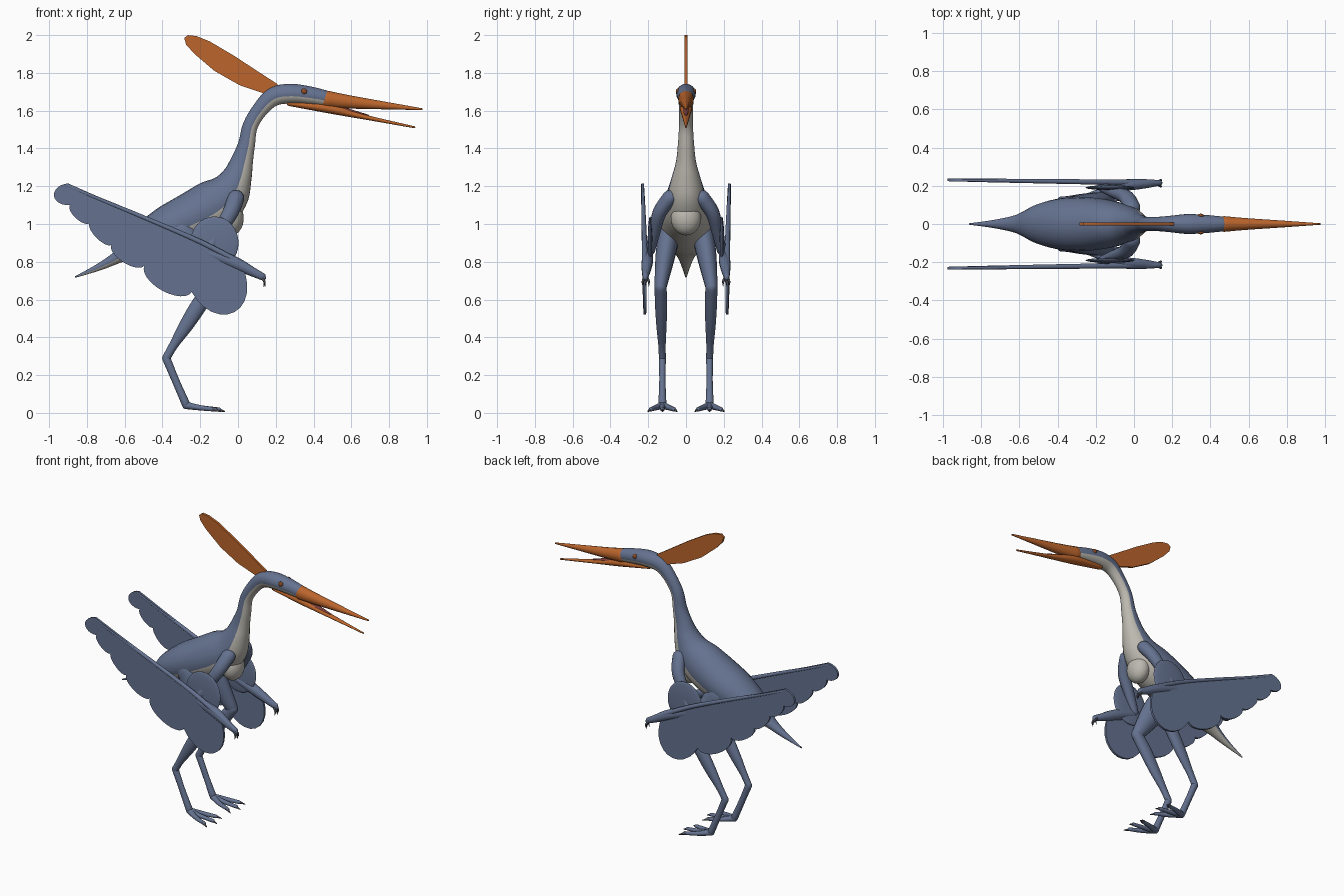
import bpy, bmesh, math
from mathutils import Vector

default = bpy.data.objects.get("Cube")
if default:
    bpy.data.objects.remove(default, do_unlink=True)


def material(name, rgb):
    mat = bpy.data.materials.new(name)
    mat.use_nodes = True
    colour = (*rgb, 1)
    mat.diffuse_color = colour
    mat.node_tree.nodes["Principled BSDF"].inputs["Base Color"].default_value = colour
    return mat


BLUE = material("slate blue skin", (.13, .17, .28))
PALE = material("pale underside", (.5, .48, .43))
ORANGE = material("orange beak", (.5, .13, .025))
MOUTH = material("dark red mouth", (.2, .05, .045))
EYE = material("brown eye", (.25, .07, .02))
CLAW = material("dark grey claw", (.07, .075, .09))


def finish(name, bm, materials, mirrored=False):
    """Turn a bmesh into a smooth object, optionally mirrored to the other side."""
    bmesh.ops.recalc_face_normals(bm, faces=bm.faces)
    mesh = bpy.data.meshes.new(name)
    bm.to_mesh(mesh)
    bm.free()
    for mat in materials:
        mesh.materials.append(mat)
    obj = bpy.data.objects.new(name, mesh)
    bpy.context.collection.objects.link(obj)
    bpy.ops.object.select_all(action='DESELECT')
    obj.select_set(True)
    bpy.context.view_layer.objects.active = obj
    bpy.ops.object.shade_smooth_by_angle(angle=math.radians(40))
    if mirrored:
        mod = obj.modifiers.new("other side", 'MIRROR')
        mod.use_axis = (False, True, False)
        mod.use_mirror_merge = False
    return obj


def smooth_path(points, steps):
    """Catmull-Rom interpolation of position and radii together."""
    result = []
    last = len(points) - 1
    for i in range(last):
        quad = [points[max(i - 1, 0)], points[i], points[i + 1], points[min(i + 2, last)]]
        for k in range(steps):
            t = k / steps
            result.append([b + .5 * t * (c - a + t * (2 * a - 5 * b + 4 * c - d
                           + t * (3 * (b - c) + d - a))) for a, b, c, d in zip(*quad)])
    return result + [list(points[-1])]


def add_tube(bm, points, sides=14, steps=4, pale_from=None):
    """Loft ellipses along points (x, y, z, half width, half height) with domed ends."""
    path = smooth_path(points, steps)
    centres = [Vector(p[:3]) for p in path]
    frames = []
    for i, p in enumerate(path):
        ahead = (centres[min(i + 1, len(path) - 1)] - centres[max(i - 1, 0)]).normalized()
        frames.append((centres[i], ahead, max(p[3], .002), max(p[4], .002)))

    def dome(frame, sign):
        c, ahead, w, h = frame
        return [(c + ahead * sign * min(w, h) * math.sin(a), ahead,
                 w * math.cos(a), h * math.cos(a)) for a in (.5, 1, 1.4)]

    frames = dome(frames[0], -1)[::-1] + frames + dome(frames[-1], 1)
    rings = []
    for c, ahead, w, h in frames:
        side = Vector((0, 1, 0))
        side = (side - ahead * side.dot(ahead)).normalized()
        up = ahead.cross(side)
        angles = [math.tau * k / sides for k in range(sides)]
        rings.append([bm.verts.new(c + side * w * math.sin(a) + up * h * math.cos(a))
                      for a in angles])
    for lower, upper in zip(rings, rings[1:]):
        for k in range(sides):
            n = (k + 1) % sides
            face = bm.faces.new((lower[k], lower[n], upper[n], upper[k]))
            # the underside sector is pale
            if pale_from and math.cos(math.tau * (k + .5) / sides) < math.cos(pale_from):
                face.material_index = 1
    bm.faces.new(rings[0])
    bm.faces.new(rings[-1])


def tubes(name, paths, mat, mirrored=False):
    bm = bmesh.new()
    for points in paths:
        add_tube(bm, points)
    return finish(name, bm, [mat], mirrored)


def ellipsoid(name, centre, radii, mat, mirrored=False):
    bm = bmesh.new()
    bmesh.ops.create_uvsphere(bm, u_segments=32, v_segments=16, radius=1)
    bmesh.ops.scale(bm, vec=radii, verts=bm.verts)
    bmesh.ops.translate(bm, vec=centre, verts=bm.verts)
    return finish(name, bm, [mat], mirrored)


def plate(name, outline, thickness, y_at, mat, mirrored=False):
    """Thin upright sheet from an (x, z) outline."""
    bm = bmesh.new()
    face = bm.faces.new([bm.verts.new((x, y_at(x) - thickness / 2, z)) for x, z in outline])
    grown = bmesh.ops.extrude_face_region(bm, geom=[face])["geom"]
    moved = [v for v in grown if isinstance(v, bmesh.types.BMVert)]
    bmesh.ops.translate(bm, vec=(0, thickness, 0), verts=moved)
    return finish(name, bm, [mat], mirrored)


# Tail, body, neck and head as one loft: x, z, half width, half height
spine = [(-.86, .72, .004, .004), (-.73, .775, .022, .02), (-.61, .84, .05, .04),
         (-.5, .91, .105, .09), (-.38, .965, .135, .125), (-.25, 1.03, .14, .135),
         (-.13, 1.095, .125, .14), (-.05, 1.165, .1, .115), (-.005, 1.25, .075, .08),
         (.02, 1.33, .053, .06), (.045, 1.42, .043, .045), (.065, 1.52, .037, .04),
         (.12, 1.61, .037, .042), (.19, 1.675, .043, .05), (.28, 1.69, .052, .052),
         (.38, 1.68, .047, .048), (.46, 1.665, .039, .043)]
bm = bmesh.new()
add_tube(bm, [(x, 0, z, w, h) for x, z, w, h in spine], sides=24, pale_from=1.95)
finish("body_neck_head", bm, [BLUE, PALE])
ellipsoid("breast", (-.035, 0, 1.03), (.065, .08, .09), PALE)

# Beak, mouth and eyes
tubes("upper_beak", [[(.47, 0, 1.66, .042, .046), (.58, 0, 1.647, .032, .036),
                      (.78, 0, 1.627, .018, .02), (.973, 0, 1.608, .004, .005)]], ORANGE)
tubes("lower_beak", [[(.27, 0, 1.637, .02, .012), (.47, 0, 1.613, .033, .025),
                      (.6, 0, 1.583, .024, .018), (.69, 0, 1.562, .018, .012),
                      (.935, 0, 1.512, .004, .005)]], ORANGE)
tubes("tongue", [[(.5, 0, 1.62, .022, .015), (.6, 0, 1.597, .015, .009),
                  (.69, 0, 1.575, .005, .004)]], MOUTH)
ellipsoid("eyes", (.35, .044, 1.702), (.016, .01, .016), EYE, True)

# Head crest
crest = [(.21, 1.74), (.11, 1.805), (-.02, 1.89), (-.15, 1.967), (-.22, 1.995), (-.265, 2),
         (-.285, 1.985), (-.275, 1.95), (-.23, 1.9), (-.124, 1.81), (.008, 1.735),
         (.14, 1.69), (.2, 1.68)]
plate("crest", crest, .016, lambda x: 0, ORANGE)


# Wing sheet: straight leading edge and scalloped trailing edge
def wing_y(x):
    return .217 - .014 * x


def scallop(start, end, bulge, count=12):
    a, b = Vector(start), Vector(end)
    middle, along = (a + b) / 2, (b - a).normalized()
    out = Vector((along.y, -along.x))
    return [middle + (a - middle) * math.cos(math.pi * k / count)
            + out * bulge * math.sin(math.pi * k / count) for k in range(count)]


notches = [(-.9, 1.215), (-.89, 1.1), (-.785, 1.005), (-.67, .89), (-.495, .78),
           (-.245, .64), (.02, .78)]
bulges = [.08, .03, .03, .045, .07, .2]
outline = []
for start, end, bulge in zip(notches, notches[1:], bulges):
    outline += scallop(start, end, bulge)
outline += [notches[-1], (.12, .72), (.13, .735), (0, .81), (-.2, .915), (-.47, 1.03), (-.73, 1.14)]
plate("wings", outline, .014, wing_y, BLUE, True)
ellipsoid("inner_feathers", (-.125, .19, .9), (.128, .013, .14), BLUE, True)
edge = [(.13, .725, .016), (0, .8, .016), (-.2, .905, .014), (-.47, 1.022, .012),
        (-.73, 1.13, .01), (-.91, 1.205, .008)]
tubes("wing_leading_edges", [[(x, wing_y(x), z, r, r) for x, z, r in edge]], BLUE, True)

# Arms and hand claws
tubes("arms", [[(-.01, .085, 1.14, .04, .045), (-.04, .14, 1.06, .037, .042),
                (-.1, .165, .96, .03, .035), (-.16, .19, .86, .026, .028)],
               [(-.165, .2, .85, .026, .028), (-.03, .205, .8, .03, .034),
                (.08, .212, .745, .022, .024), (.135, .215, .715, .013, .015)]], BLUE, True)
tubes("hand_claws", [[(.125, .213 + d, .715, .007, .007), (.14, .213 + 2 * d, .695, .006, .006),
                      (.143 - abs(d), .213 + 2 * d, .67, .001, .001)]
                     for d in (-.008, 0, .008)], CLAW, True)

# Legs: thigh, shin, shank
tubes("legs", [[(-.31, .085, .97, .06, .085), (-.23, .11, .83, .052, .075),
                (-.14, .135, .67, .033, .04)],
               [(-.135, .135, .67, .032, .037), (-.2, .132, .58, .033, .043),
                (-.27, .13, .47, .028, .038), (-.34, .127, .36, .02, .024),
                (-.38, .125, .29, .019, .022)],
               [(-.38, .125, .29, .019, .022), (-.33, .125, .17, .017, .02),
                (-.275, .125, .045, .022, .022)]], BLUE, True)

# Feet: three spread toes with claws
toes, claws = [], []
for spread, reach in ((-.062, -.12), (0, -.1), (.062, -.12)):
    tip = .125 + spread
    toes.append([(-.275, .125, .04, .02, .02), (-.2, .125 + spread * .6, .027, .015, .014),
                 (reach, tip, .018, .011, .011)])
    claws.append([(reach - .01, tip, .02, .01, .01), (reach + .03, tip + spread * .25, .007, .002, .003)])
tubes("toes", toes, BLUE, True)
tubes("toe_claws", claws, CLAW, True)
